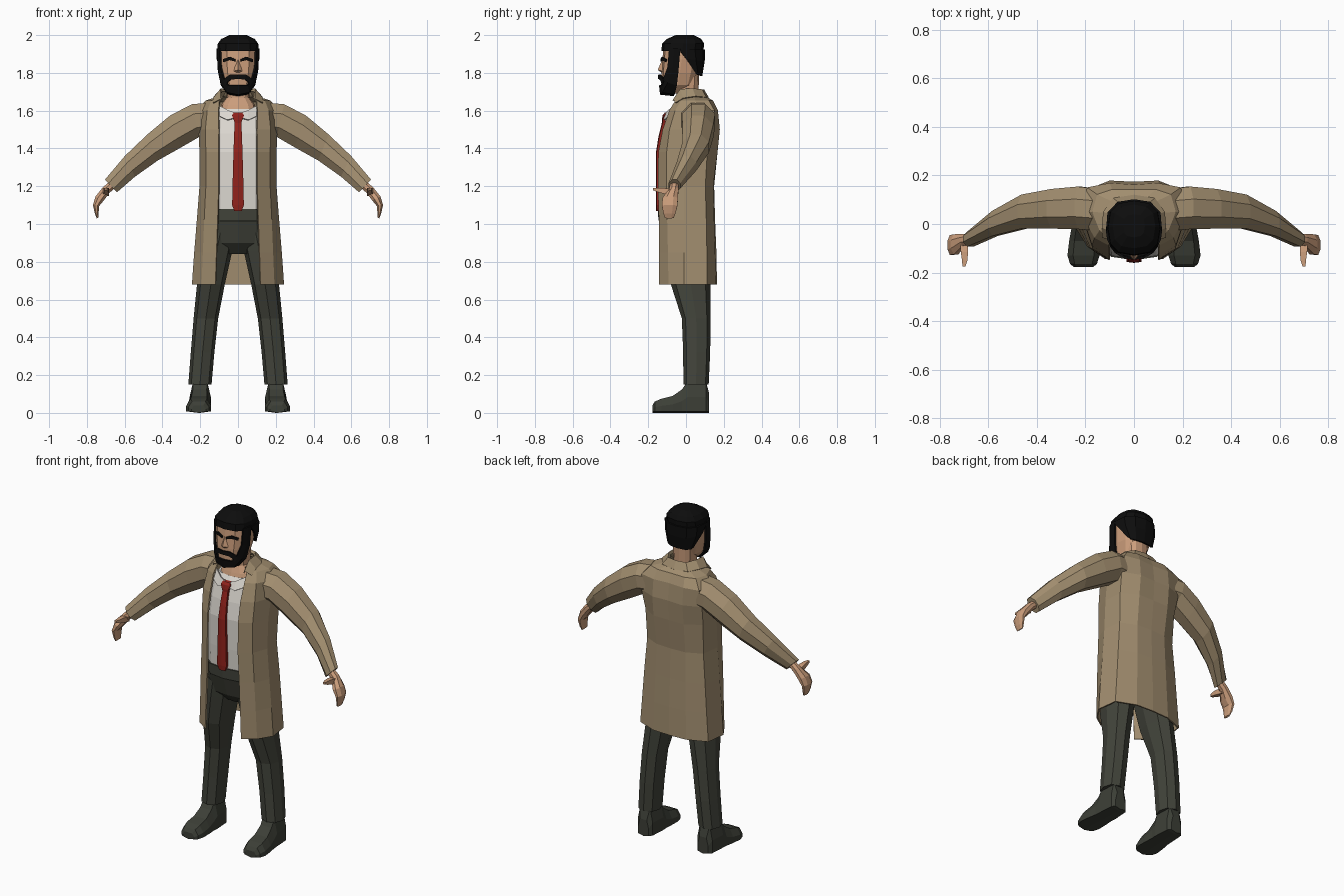
import bpy, bmesh, math


def colour(name, r, g, b):
    m = bpy.data.materials.new(name)
    m.diffuse_color = (r, g, b, 1)
    return m


COAT = colour("tan", 0.36, 0.27, 0.16)
SKIN = colour("skin", 0.60, 0.34, 0.20)
HAIR = colour("black", 0.004, 0.004, 0.004)
SHIRT = colour("off_white", 0.72, 0.69, 0.64)
TIE = colour("red", 0.28, 0.016, 0.011)
TROUSER = colour("dark_olive", 0.054, 0.057, 0.043)
SHOE = colour("dark_shoe", 0.046, 0.050, 0.038)


def loft(name, rows, mat, wrap=False, mirror=False, thick=0):
    """Skin rows of points; wrap closes each row into a ring and caps the ends."""
    bm = bmesh.new()
    vs = [[bm.verts.new(p) for p in row] for row in rows]
    n = len(rows[0])
    for a, b in zip(vs, vs[1:]):
        for i in range(n if wrap else n - 1):
            j = (i + 1) % n
            bm.faces.new((a[i], a[j], b[j], b[i]))
    if wrap:
        bm.faces.new(vs[0])
        bm.faces.new(vs[-1])
    bmesh.ops.recalc_face_normals(bm, faces=bm.faces)
    me = bpy.data.meshes.new(name)
    bm.to_mesh(me)
    bm.free()
    me.materials.append(mat)
    ob = bpy.data.objects.new(name, me)
    bpy.context.collection.objects.link(ob)
    if mirror:
        ob.modifiers.new("mirror", 'MIRROR').merge_threshold = 0.002
    if thick:
        s = ob.modifiers.new("solidify", 'SOLIDIFY')
        s.thickness, s.offset = thick, 0
    return ob


def oval(z, x0, x1, y0, y1, n=12, p=0.75):
    """Level ring, squared off a little."""
    pts = []
    for i in range(n):
        t = 2 * math.pi * i / n
        s, c = math.sin(t), math.cos(t)
        s = math.copysign(abs(s) ** p, s) if abs(s) > 1e-6 else 0
        c = math.copysign(abs(c) ** p, c) if abs(c) > 1e-6 else 0
        pts.append(((x0 + x1) / 2 + s * (x1 - x0) / 2,
                    (y0 + y1) / 2 - c * (y1 - y0) / 2, z))
    return pts


def ovals(rows):
    """Centred rings from (z, half width, front, back)."""
    return [oval(z, -w, w, f, b) for z, w, f, b in rows]


def tilted(xt, zt, xb, zb, y0, y1, n=8):
    """Limb ring given its top and bottom points and depth."""
    pts = []
    for i in range(n):
        t = 2 * math.pi * (i + 0.5) / n
        c, s = math.cos(t) * 1.07, math.sin(t) * 1.07
        pts.append(((xt + xb) / 2 + c * (xt - xb) / 2, (y0 + y1) / 2 + s * (y1 - y0) / 2,
                    (zt + zb) / 2 + c * (zt - zb) / 2))
    return pts


# Head and neck
loft("head", ovals([(1.69, .04, -.12, -.03), (1.735, .075, -.13, .045), (1.80, .092, -.13, .065),
                    (1.87, .1, -.125, .08), (1.93, .1, -.12, .085), (1.96, .08, -.1, .07)]), SKIN, True)
loft("neck", ovals([(1.57, .105, -.085, .07), (1.63, .09, -.065, .07), (1.67, .06, -.05, .065),
                    (1.80, .065, -.05, .07)]), SKIN, True)
loft("nose", [[(0, -.124, 1.875), (.008, -.122, 1.87)], [(0, -.15, 1.815), (.022, -.126, 1.81)],
              [(0, -.126, 1.80), (.015, -.124, 1.802)]], SKIN, mirror=True)

# Hair: cap, back of the head, beard with sideburns, moustache, brows
loft("hair_cap", ovals([(1.915, .11, -.13, .092), (1.955, .107, -.127, .096), (1.98, .088, -.1, .08),
                        (2.0, .045, -.055, .04)]), HAIR, True)
loft("hair_back", [
    [(.109, -.04, 1.925), (.104, .045, 1.925), (.065, .086, 1.925), (0, .096, 1.925)],
    [(.108, .0, 1.875), (.1, .05, 1.87), (.062, .085, 1.86), (0, .093, 1.86)],
    [(.082, .05, 1.80), (.075, .06, 1.79), (.05, .074, 1.785), (0, .08, 1.785)]],
    HAIR, mirror=True, thick=.012)
loft("beard", [
    [(.094, -.088, 1.93), (.107, -.06, 1.93), (.108, -.03, 1.93)],
    [(.09, -.096, 1.83), (.101, -.07, 1.82), (.102, -.04, 1.81)],
    [(.075, -.116, 1.775), (.09, -.095, 1.75), (.086, -.048, 1.735)],
    [(.05, -.13, 1.735), (.058, -.122, 1.70), (.052, -.06, 1.69)],
    [(0, -.138, 1.735), (0, -.134, 1.688), (0, -.065, 1.682)]], HAIR, mirror=True, thick=.01)
loft("moustache", [[(0, -.143, 1.79), (0, -.143, 1.768)], [(.04, -.137, 1.792), (.035, -.137, 1.765)],
                   [(.065, -.122, 1.775), (.055, -.128, 1.752)],
                   [(.078, -.115, 1.755), (.06, -.126, 1.73)]], HAIR, mirror=True, thick=.008)
loft("brow", [[(.014, -.131, 1.873), (.014, -.131, 1.86)], [(.045, -.125, 1.885), (.045, -.125, 1.868)],
              [(.078, -.104, 1.872), (.076, -.106, 1.858)]], HAIR, mirror=True, thick=.008)

# Shirt, shirt collar and tie
loft("shirt", ovals([(1.05, .155, -.14, .12), (1.2, .155, -.145, .12), (1.38, .155, -.145, .13),
                     (1.48, .155, -.127, .13), (1.57, .15, -.1, .12), (1.61, .115, -.072, .1)]), SHIRT, True)
loft("shirt_collar", [[(.004, -.108, 1.585), (.02, -.115, 1.56)],
                      [(.05, -.092, 1.60), (.055, -.112, 1.55)],
                      [(.098, -.06, 1.625), (.098, -.09, 1.57)]], SHIRT, mirror=True, thick=.008)
loft("tie", [[(0, y, z), (w, y + .004, z), (w, y + .02, z), (0, y + .02, z)] for z, w, y in
             [(1.59, .022, -.112), (1.575, .032, -.124), (1.55, .022, -.128), (1.535, .018, -.128),
              (1.46, .021, -.146), (1.38, .024, -.159), (1.2, .029, -.16), (1.1, .031, -.16),
              (1.07, .02, -.158)]], TIE, mirror=True)

# Open coat, front edge round to the middle of the back
coat = [
    (.68, [(.118, -.14), (.19, -.09), (.24, -.01), (.225, .11), (.11, .155), (0, .16)]),
    (.85, [(.112, -.14), (.183, -.093), (.228, -.01), (.212, .108), (.105, .15), (0, .157)]),
    (1.02, [(.106, -.14), (.176, -.097), (.214, -.01), (.2, .105), (.1, .145), (0, .15)]),
    (1.2, [(.10, -.146), (.167, -.10), (.20, -.01), (.185, .10), (.095, .14), (0, .145)]),
    (1.38, [(.10, -.143), (.167, -.10), (.20, 0), (.19, .11), (.1, .163), (0, .163)]),
    (1.5, [(.10, -.12), (.17, -.085), (.205, .02), (.2, .135), (.1, .175), (0, .17)]),
    (1.6, [(.102, -.085), (.16, -.055), (.215, .05), (.19, .148), (.1, .165), (0, .158)]),
    (1.65, [(.097, -.055), (.14, -.025), (.17, .05), (.15, .12), (.09, .14), (0, .138)]),
    (1.675, [(.078, -.045), (.088, 0), (.092, .045), (.07, .082), (.04, .095), (0, .1)])]
loft("coat_body", [[(x, y, z) for x, y in r] for z, r in coat], COAT, mirror=True, thick=.008)
loft("coat_collar", [
    [(.088, -.07, 1.65), (.088, -.035, 1.69), (.085, .03, 1.70), (.055, .075, 1.70), (0, .085, 1.70)],
    [(.092, -.065, 1.66), (.094, -.03, 1.712), (.09, .035, 1.715), (.06, .085, 1.71), (0, .095, 1.71)],
    [(.13, -.055, 1.64), (.13, -.015, 1.665), (.125, .05, 1.675), (.085, .105, 1.67), (0, .118, 1.668)]],
    COAT, mirror=True, thick=.006)
loft("sleeve", [tilted(*s) for s in [
    (.13, 1.645, .15, 1.46, -.03, .145), (.245, 1.635, .205, 1.46, -.022, .155),
    (.36, 1.575, .30, 1.405, -.02, .145), (.48, 1.475, .425, 1.335, -.02, .122),
    (.60, 1.36, .545, 1.25, -.05, .055), (.705, 1.235, .64, 1.168, -.093, -.03)]],
    COAT, True, True)

# Hand with bent fingers, and thumb
loft("hand", [tilted(*s) for s in [
    (.68, 1.225, .645, 1.195, -.083, -.04), (.715, 1.195, .68, 1.165, -.09, -.04),
    (.755, 1.145, .71, 1.125, -.125, -.042), (.768, 1.10, .735, 1.095, -.128, -.045),
    (.758, 1.055, .738, 1.058, -.12, -.055), (.748, 1.03, .738, 1.034, -.112, -.065)]],
    SKIN, True, True)
loft("thumb", [[(x - w, y, z - w), (x + w, y, z - w), (x + w, y, z + w), (x - w, y, z + w)]
               for x, y, z, w in [(.70, -.065, 1.165, .016), (.698, -.115, 1.175, .015),
                                  (.697, -.15, 1.18, .011), (.70, -.175, 1.185, .006)]], SKIN, True, True)

# Trousers
loft("trouser_waist", ovals([(.84, .1, -.045, .1), (.9, .165, -.105, .125), (1.01, .162, -.138, .125),
                             (1.02, .159, -.146, .125), (1.08, .159, -.149, .123)]), TROUSER, True)
loft("trouser_leg", [oval(z, x0, x1, y0, y1, 8, .85) for z, x0, x1, y0, y1 in [
    (.96, .02, .165, -.11, .12), (.86, .03, .195, -.1, .125), (.68, .07, .217, -.08, .13),
    (.5, .105, .235, -.022, .13), (.32, .125, .25, -.015, .128), (.15, .14, .263, -.014, .12)]],
    TROUSER, True, True)

# Shoes, lofted from heel to toe
loft("shoe", [[(cx - w, y, .008), (cx - w, y, h * .5), (cx - .65 * w, y, h), (cx + .65 * w, y, h),
               (cx + w, y, h * .5), (cx + w, y, .008), (cx, y, 0)] for y, cx, w, h in [
    (.123, .2, .035, .1), (.105, .2, .05, .17), (.01, .2, .056, .17), (-.02, .202, .056, .125),
    (-.07, .205, .062, .09), (-.13, .208, .066, .075), (-.165, .208, .055, .06),
    (-.178, .208, .038, .04)]], SHOE, True, True)
